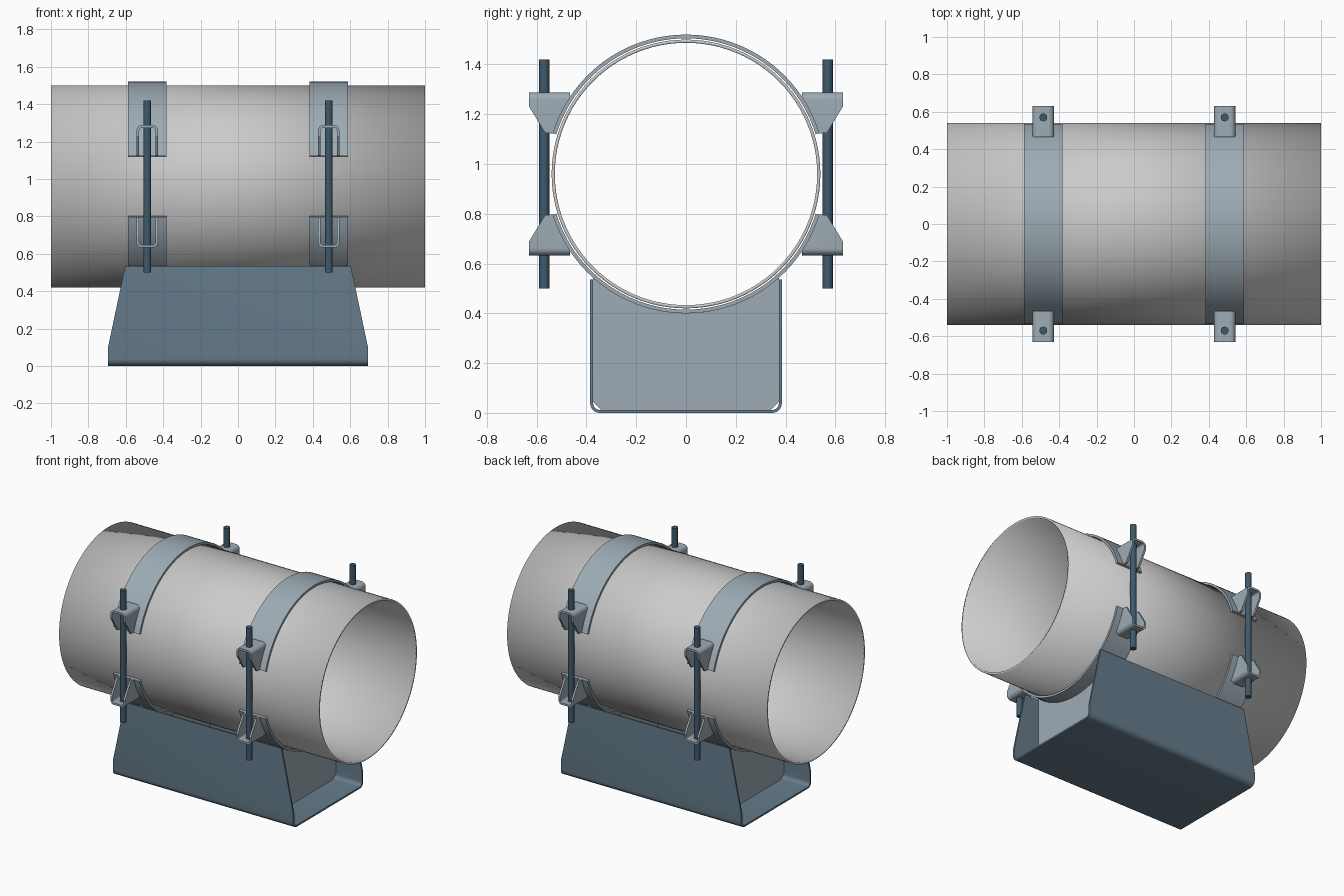
import bpy, bmesh
from math import sin, cos, radians, sqrt

if "Cube" in bpy.data.objects:
    bpy.data.objects.remove(bpy.data.objects["Cube"])

CZ = 0.96          # height of the pipe axis
CX = 0.485         # distance of each clamp from the middle
R_IN, R_OUT = 0.545, 0.56   # clamp strap radii


def material(name, color):
    m = bpy.data.materials.new(name)
    m.diffuse_color = (*color, 1)
    m.use_nodes = True
    m.node_tree.nodes["Principled BSDF"].inputs["Base Color"].default_value = m.diffuse_color
    return m


STRAP = material("strap_steel", (0.34, 0.41, 0.46))
BASE = material("base_steel", (0.13, 0.20, 0.26))
ROD = material("rod_steel", (0.05, 0.10, 0.15))


def make(name, bm, mat=None, z=0.0):
    bmesh.ops.recalc_face_normals(bm, faces=bm.faces)
    me = bpy.data.meshes.new(name)
    bm.to_mesh(me)
    bm.free()
    ob = bpy.data.objects.new(name, me)
    ob.location.z = z
    bpy.context.collection.objects.link(ob)
    if mat:
        me.materials.append(mat)
    return ob


def prism(name, pts, axis, lo, hi, mat=None, z=0.0):
    """Extrude a closed profile along x (pts are y,z) or y (pts are x,z)."""
    bm = bmesh.new()
    place = (lambda p, d: (d, p[0], p[1])) if axis == "x" else (lambda p, d: (p[0], d, p[1]))
    a = [bm.verts.new(place(p, lo)) for p in pts]
    b = [bm.verts.new(place(p, hi)) for p in pts]
    bm.faces.new(a)
    bm.faces.new(b[::-1])
    for i in range(len(pts)):
        j = (i + 1) % len(pts)
        bm.faces.new((a[i], b[i], b[j], a[j]))
    return make(name, bm, mat, z)


def arc(cx, cy, r, a0, a1, n):
    angs = [radians(a0 + (a1 - a0) * i / n) for i in range(n + 1)]
    return [(cx + r * cos(a), cy + r * sin(a)) for a in angs]


def channel(w, d, t, r):
    """U section of bent plate, base at 0, opening upwards."""
    def side(w, d0, r):
        return ([(-w, d)] + arc(-w + r, d0 + r, r, 180, 270, 6)
                + arc(w - r, d0 + r, r, 270, 360, 6) + [(w, d)])
    return side(w, 0, r) + side(w - t, t, r - t)[::-1]


def activate(ob):
    bpy.ops.object.select_all(action="DESELECT")
    ob.select_set(True)
    bpy.context.view_layer.objects.active = ob


def keep_inside(ob, cutter):
    m = ob.modifiers.new("trim", "BOOLEAN")
    m.operation, m.solver, m.object = "INTERSECT", "EXACT", cutter
    activate(ob)
    bpy.ops.object.modifier_apply(modifier=m.name)
    bpy.data.objects.remove(cutter)


def finish(ob, axes=(False, False, False)):
    activate(ob)
    bpy.ops.object.shade_smooth_by_angle(angle=radians(30))
    if any(axes):
        m = ob.modifiers.new("mirror", "MIRROR")
        m.use_axis = axes
        m.use_mirror_merge = False


# pipe
bm = bmesh.new()
bmesh.ops.create_cone(bm, cap_ends=False, segments=96, radius1=0.54, radius2=0.54, depth=2)
for v in bm.verts:
    v.co = (v.co.z, v.co.y, -v.co.x)
pipe = make("pipe", bm, None, CZ)
finish(pipe)
wall = pipe.modifiers.new("wall", "SOLIDIFY")
wall.thickness, wall.offset = 0.013, -1

# clamp straps: one half band, mirrored to both ends and below
band = arc(0, 0, R_OUT, 17, 163, 48) + arc(0, 0, R_IN, 163, 17, 48)
strap = prism("clamp_straps", band, "x", CX - 0.102, CX + 0.102, STRAP, CZ)
finish(strap, (True, False, True))

# clamp lugs: bent U plate trimmed to a side outline that hugs the strap
u = [(CX + x, 0.327 - z) for x, z in channel(0.057, 0.2, 0.014, 0.028)]
lug = prism("clamp_lugs", u, "y", 0.40, 0.70, STRAP, CZ)
outline = ([(0.466, 0.34), (0.63, 0.34), (0.63, 0.27), (0.566, 0.165)]
           + arc(0, 0, 0.556, 17, 33, 8))
keep_inside(lug, prism("lug_cutter", outline, "x", 0.3, 0.7, None, CZ))
finish(lug, (True, True, True))

# threaded rods
bm = bmesh.new()
bmesh.ops.create_cone(bm, cap_ends=True, segments=24, radius1=0.021, radius2=0.021, depth=0.92)
bmesh.ops.translate(bm, verts=bm.verts, vec=(CX, 0.57, 0))
finish(make("clamp_rods", bm, ROD, CZ), (True, True, False))

# base channel with tapered ends
base = prism("base_channel", channel(0.385, 0.535, 0.012, 0.038), "x", -0.8, 0.8, BASE)
taper = [(-0.695, -0.1), (0.695, -0.1), (0.695, 0.1), (0.603, 0.535),
         (0.5987, 0.555), (-0.5987, 0.555), (-0.603, 0.535), (-0.695, 0.1)]
keep_inside(base, prism("base_cutter", taper, "y", -0.6, 0.6))
finish(base)

# web plates under each clamp, with chamfered lower corners and a cradle top
web = [(-0.373, 0.045), (-0.34, 0.012), (0.34, 0.012), (0.373, 0.045), (0.373, -0.0)]
web = web[:4] + [(y, CZ - sqrt(R_OUT ** 2 - y * y))
                 for y in [0.373 - 0.746 * i / 32 for i in range(33)]]
finish(prism("web_plates", web, "x", CX - 0.007, CX + 0.007, STRAP), (True, False, False))
